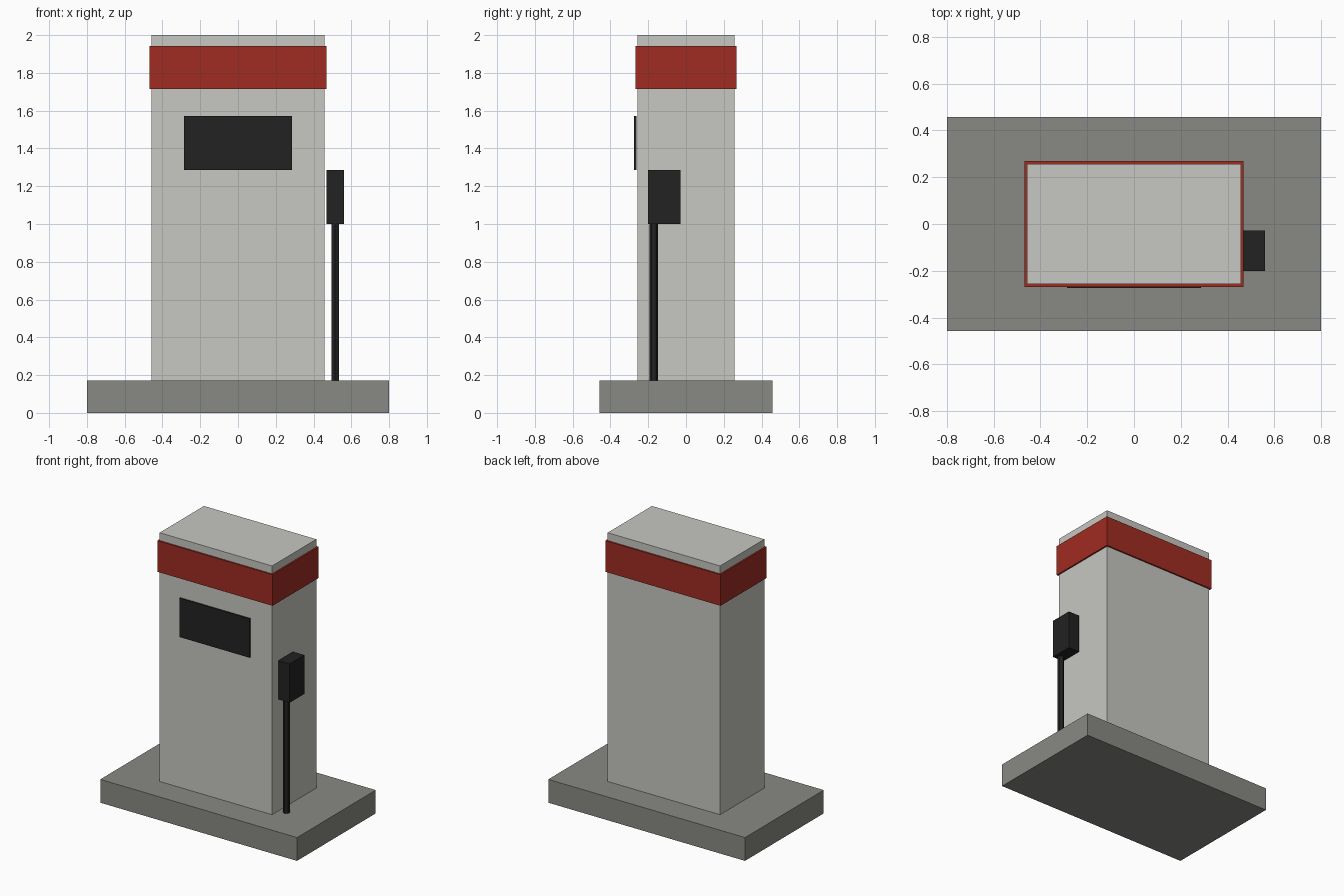
import bpy
from mathutils import Vector

default = bpy.data.objects.get("Cube")
if default:
    bpy.data.objects.remove(default, do_unlink=True)

UNIT = 2 / 3.5  # design units to final size


def material(name, rgb):
    mat = bpy.data.materials.new(name)
    mat.use_nodes = True
    colour = (*rgb, 1)
    mat.diffuse_color = colour
    mat.node_tree.nodes["Principled BSDF"].inputs["Base Color"].default_value = colour
    return mat


concrete = material("concrete grey", (0.25, 0.25, 0.23))
panel = material("pale grey", (0.57, 0.57, 0.54))
red = material("red", (0.35, 0.025, 0.016))
black = material("black", (0.016, 0.016, 0.016))


def finish(name, mat):
    obj = bpy.context.object
    obj.name = obj.data.name = name
    obj.data.materials.append(mat)
    return obj


def box(name, low, high, mat):
    """Box between two opposite corners, in design units."""
    low, high = Vector(low) * UNIT, Vector(high) * UNIT
    bpy.ops.mesh.primitive_cube_add(size=1, location=(low + high) / 2)
    obj = finish(name, mat)
    for v in obj.data.vertices:
        v.co *= high - low
    return obj


# Plinth, cabinet and the band wrapped round its top
box("plinth", (-1.4, -0.8, 0), (1.4, 0.8, 0.3), concrete)
box("cabinet", (-0.8, -0.45, 0.3), (0.8, 0.45, 3.5), panel)
box("top_band", (-0.82, -0.47, 3.0), (0.82, 0.47, 3.4), red)

# Display standing just off the front
box("display", (-0.5, -0.48, 2.25), (0.5, -0.46, 2.75), black)

# Nozzle holder on the left side, with its hose running down to the plinth
box("nozzle_holder", (0.82, -0.35, 1.75), (0.98, -0.05, 2.25), black)
bottom, top = 0.3, 1.75
bpy.ops.mesh.primitive_cylinder_add(
    vertices=6, radius=0.04 * UNIT, depth=(top - bottom) * UNIT,
    location=Vector((0.9, -0.3, (bottom + top) / 2)) * UNIT)
finish("hose", black)
